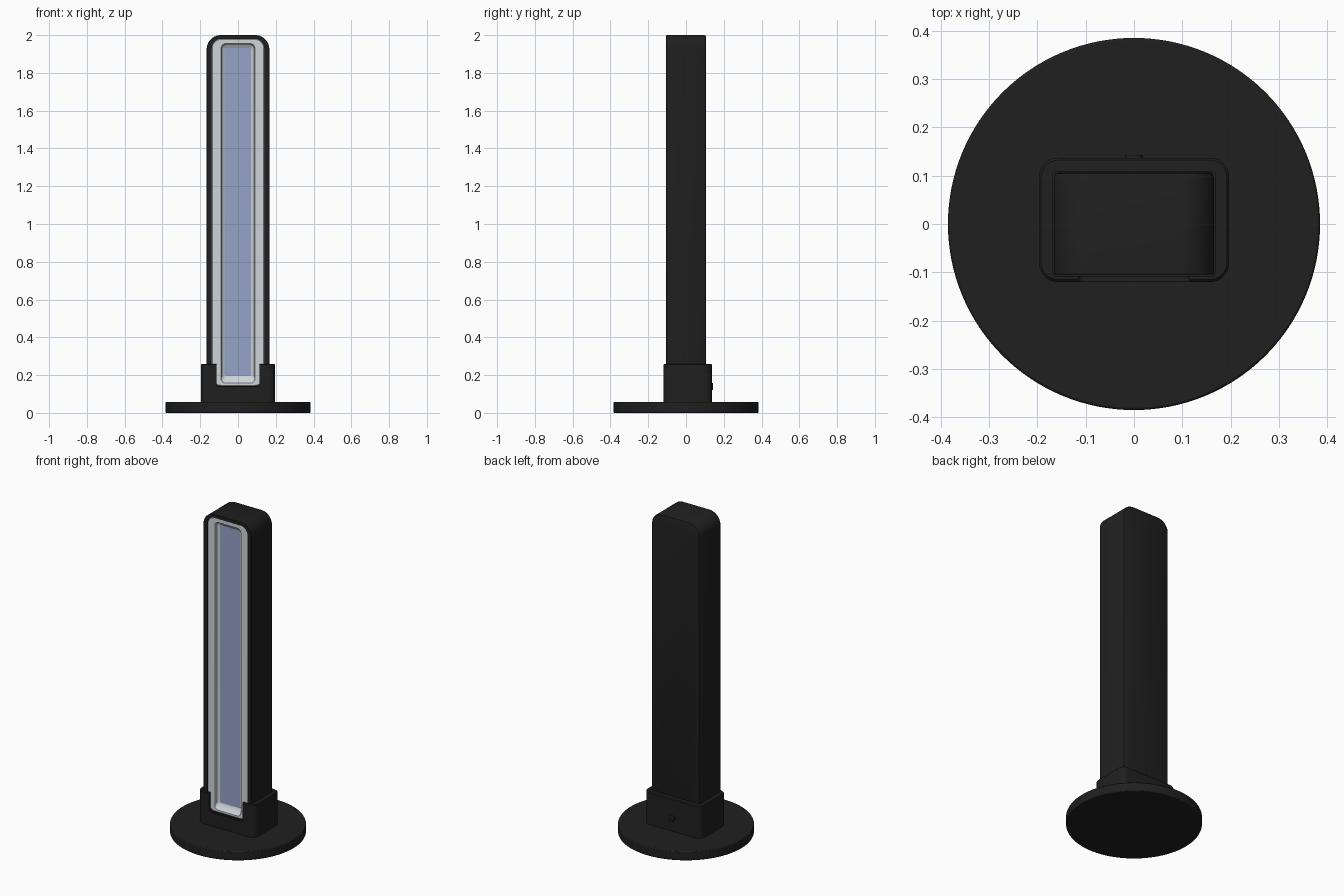
import bpy, bmesh, math

if "Cube" in bpy.data.objects:
    bpy.data.objects.remove(bpy.data.objects["Cube"])


def material(name, rgb):
    m = bpy.data.materials.new(name)
    m.diffuse_color = (*rgb, 1)
    m.use_nodes = True
    m.node_tree.nodes["Principled BSDF"].inputs["Base Color"].default_value = m.diffuse_color
    return m


BLACK = material("matte_black", (0.014, 0.014, 0.014))
SILVER = material("pale_silver", (0.62, 0.66, 0.70))
GLASS = material("blue_glass", (0.30, 0.37, 0.58))


def rounded_rect(u0, u1, v0, v1, r, n=10):
    pts = []
    corners = [(u1 - r, v1 - r), (u0 + r, v1 - r), (u0 + r, v0 + r), (u1 - r, v0 + r)]
    for k, (cu, cv) in enumerate(corners):
        for i in range(n + 1):
            a = math.radians(90 * (k + i / n))
            pts.append((cu + r * math.cos(a), cv + r * math.sin(a)))
    return pts


def loft(name, sections, mat, axis="y"):
    """Skin rounded rectangles (depth, u0, u1, v0, v1, r) and cap both ends."""
    bm = bmesh.new()
    rings = []
    for d, *rect in sections:
        rings.append([bm.verts.new((u, d, v) if axis == "y" else (u, v, d))
                      for u, v in rounded_rect(*rect)])
    for a, b in zip(rings, rings[1:]):
        for i in range(len(a)):
            j = (i + 1) % len(a)
            bm.faces.new((a[i], a[j], b[j], b[i]))
    bm.faces.new(rings[0])
    bm.faces.new(rings[-1])
    bmesh.ops.recalc_face_normals(bm, faces=bm.faces)
    me = bpy.data.meshes.new(name)
    bm.to_mesh(me)
    bm.free()
    ob = bpy.data.objects.new(name, me)
    bpy.context.collection.objects.link(ob)
    me.materials.append(mat)
    return ob


def smooth(ob):
    bpy.ops.object.select_all(action="DESELECT")
    bpy.context.view_layer.objects.active = ob
    ob.select_set(True)
    bpy.ops.object.shade_smooth_by_angle(angle=math.radians(30))


def cylinder(name, r, depth, loc, rot, bevel, verts):
    bpy.ops.mesh.primitive_cylinder_add(vertices=verts, radius=r, depth=depth,
                                        location=loc, rotation=rot)
    ob = bpy.context.object
    ob.name = name
    ob.data.materials.append(BLACK)
    mod = ob.modifiers.new("edge", "BEVEL")
    mod.width, mod.segments = bevel, 2
    mod.limit_method, mod.angle_limit = "ANGLE", math.radians(40)
    smooth(ob)
    return ob


# Round foot and rear button
cylinder("base_disc", 0.385, 0.057, (0, 0, 0.0285), (0, 0, 0), 0.005, 128)
cylinder("rear_button", 0.019, 0.02, (0, 0.133, 0.14), (math.pi / 2, 0, 0), 0.003, 32)

# Socket with a pocket for the tower and a notch in its front wall
socket = loft("socket", [
    (0.05, -0.197, 0.197, -0.12, 0.137, 0.04),
    (0.255, -0.197, 0.197, -0.12, 0.137, 0.04),
    (0.26, -0.192, 0.192, -0.115, 0.132, 0.035)], BLACK, "z")
pocket = loft("pocket_cutter", [
    (0.11, -0.169, 0.169, -0.108, 0.108, 0.008),
    (0.30, -0.169, 0.169, -0.108, 0.108, 0.008)], BLACK, "z")
notch = loft("notch_cutter", [
    (-0.16, -0.115, 0.115, 0.14, 0.40, 0.012),
    (-0.09, -0.115, 0.115, 0.14, 0.40, 0.012)], BLACK)
for cutter in (pocket, notch):
    mod = socket.modifiers.new(cutter.name, "BOOLEAN")
    mod.operation, mod.solver, mod.object = "DIFFERENCE", "EXACT", cutter
    cutter.hide_render = True
    cutter.hide_set(True)
smooth(socket)

# Tower housing: softened back edge, front rim around a shallow recess
smooth(loft("tower_housing", [
    (0.107, -0.155, 0.155, 0.122, 1.99, 0.065),
    (0.104, -0.162, 0.162, 0.115, 1.997, 0.072),
    (0.097, -0.166, 0.166, 0.112, 2.0, 0.075),
    (-0.103, -0.166, 0.166, 0.112, 2.0, 0.075),
    (-0.105, -0.164, 0.164, 0.114, 1.998, 0.073),
    (-0.105, -0.139, 0.139, 0.143, 1.98, 0.05),
    (-0.06, -0.139, 0.139, 0.143, 1.98, 0.05)], BLACK))

# Pale frame sloping inward to the window
smooth(loft("window_frame", [
    (-0.058, -0.139, 0.139, 0.143, 1.98, 0.05),
    (-0.098, -0.139, 0.139, 0.143, 1.98, 0.05),
    (-0.101, -0.136, 0.136, 0.146, 1.977, 0.047),
    (-0.101, -0.09, 0.09, 0.157, 1.955, 0.025),
    (-0.085, -0.085, 0.085, 0.175, 1.948, 0.02),
    (-0.075, -0.07, 0.07, 0.195, 1.932, 0.008)], SILVER))

# Tall glass panel
loft("glass_panel", [
    (-0.065, -0.07, 0.07, 0.195, 1.932, 0.008),
    (-0.077, -0.07, 0.07, 0.195, 1.932, 0.008)], GLASS)
